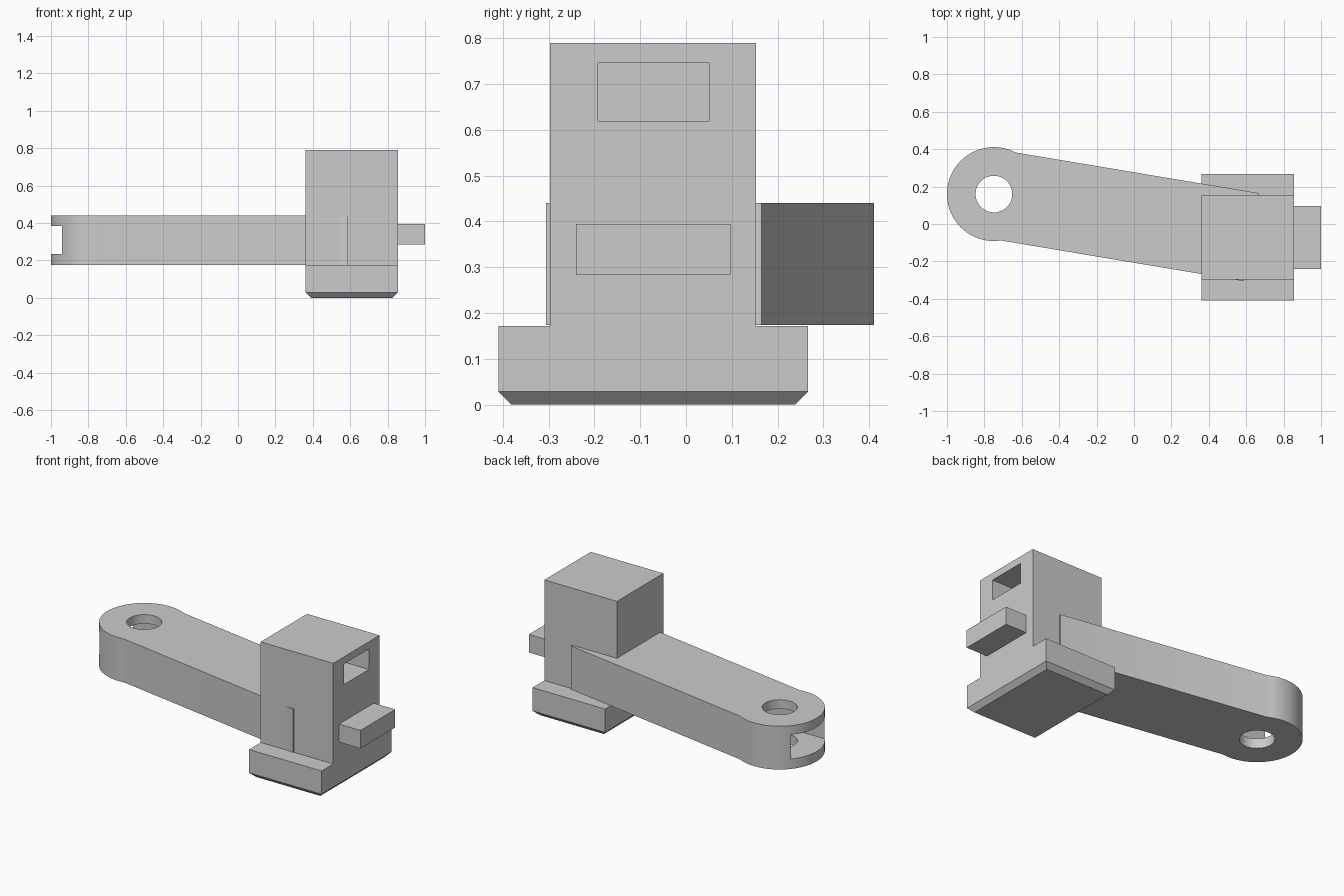
import bpy, bmesh, math
from mathutils import Matrix

if "Cube" in bpy.data.objects:
    bpy.data.objects.remove(bpy.data.objects["Cube"])

grey = bpy.data.materials.new("plain grey")
grey.diffuse_color = (0.6, 0.6, 0.6, 1)
grey.use_nodes = True
grey.node_tree.nodes["Principled BSDF"].inputs["Base Color"].default_value = grey.diffuse_color


def finish(name, bm):
    bmesh.ops.recalc_face_normals(bm, faces=bm.faces)
    me = bpy.data.meshes.new(name)
    bm.to_mesh(me)
    bm.free()
    ob = bpy.data.objects.new(name, me)
    bpy.context.collection.objects.link(ob)
    me.materials.append(grey)
    return ob


def extrude(name, points, offset, bottom_bevel=0):
    """Closed profile pushed along an offset vector."""
    bm = bmesh.new()
    face = bm.faces.new([bm.verts.new(p) for p in points])
    new = bmesh.ops.extrude_face_region(bm, geom=[face])["geom"]
    bmesh.ops.translate(bm, vec=offset,
                        verts=[g for g in new if isinstance(g, bmesh.types.BMVert)])
    if bottom_bevel:
        edges = [e for e in bm.edges if all(v.co.z < 1e-5 for v in e.verts)]
        bmesh.ops.bevel(bm, geom=edges, offset=bottom_bevel, segments=1, affect='EDGES')
    return finish(name, bm)


def box(name, x0, x1, y0, y1, z0, z1):
    return extrude(name, [(x0, y0, z0), (x1, y0, z0), (x1, y1, z0), (x0, y1, z0)],
                   (0, 0, z1 - z0))


def cut(target, cutter):
    cutter.hide_render = True
    cutter.hide_viewport = True
    mod = target.modifiers.new("cut", 'BOOLEAN')
    mod.operation = 'DIFFERENCE'
    mod.solver = 'EXACT'
    mod.object = cutter


# Block: stepped profile with a chamfered foot, and a pocket in its right side
profile = [(-0.41, 0), (0.267, 0), (0.267, 0.172), (0.153, 0.172),
           (0.153, 0.79), (-0.297, 0.79), (-0.297, 0.172), (-0.41, 0.172)]
block = extrude("block", [(0.362, y, z) for y, z in profile], (0.493, 0, 0), 0.029)
cut(block, box("pocket_cutter", 0.5, 0.9, -0.192, 0.05, 0.62, 0.746))

# Peg on the right side
box("peg", 0.84, 1.0, -0.24, 0.097, 0.284, 0.395)

# Lever: round end and straight arm in one outline, turned about the pivot
px, py, radius, half, length = -0.749, 0.16, 0.251, 0.2385, 1.395
start = math.atan2(half, math.sqrt(radius**2 - half**2))
steps = 48
outline = [(length, -half), (length, half)]
for i in range(steps + 1):
    a = start + (2 * math.pi - 2 * start) * i / steps
    outline.append((radius * math.cos(a), radius * math.sin(a)))
turn = Matrix.Translation((px, py, 0.174)) @ Matrix.Rotation(math.radians(-9.5), 4, 'Z')
lever = extrude("lever", [turn @ Matrix.Translation((x, y, 0)).to_translation()
                          for x, y in outline], (0, 0, 0.266))

# Pivot hole and fork slot
bm = bmesh.new()
bmesh.ops.create_cone(bm, cap_ends=True, segments=48, radius1=0.098, radius2=0.098,
                      depth=1, matrix=Matrix.Translation((px, py, 0.3)))
cut(lever, finish("hole_cutter", bm))
cut(lever, box("slot_cutter", -1.1, -0.5, py - 0.162, py + 0.162, 0.235, 0.384))

# Smooth the round surfaces, keep the edges sharp
for poly in lever.data.polygons:
    poly.use_smooth = True
bpy.data.objects["hole_cutter"].data.polygons.foreach_set(
    "use_smooth", [True] * len(bpy.data.objects["hole_cutter"].data.polygons))
bpy.context.view_layer.objects.active = lever
lever.select_set(True)
bpy.ops.object.shade_smooth_by_angle(angle=math.radians(25))
mod = lever.modifiers
for name in [m.name for m in mod if m.type == 'BOOLEAN']:
    bpy.ops.object.modifier_apply(modifier=name)
bpy.ops.object.shade_smooth_by_angle(angle=math.radians(25))
